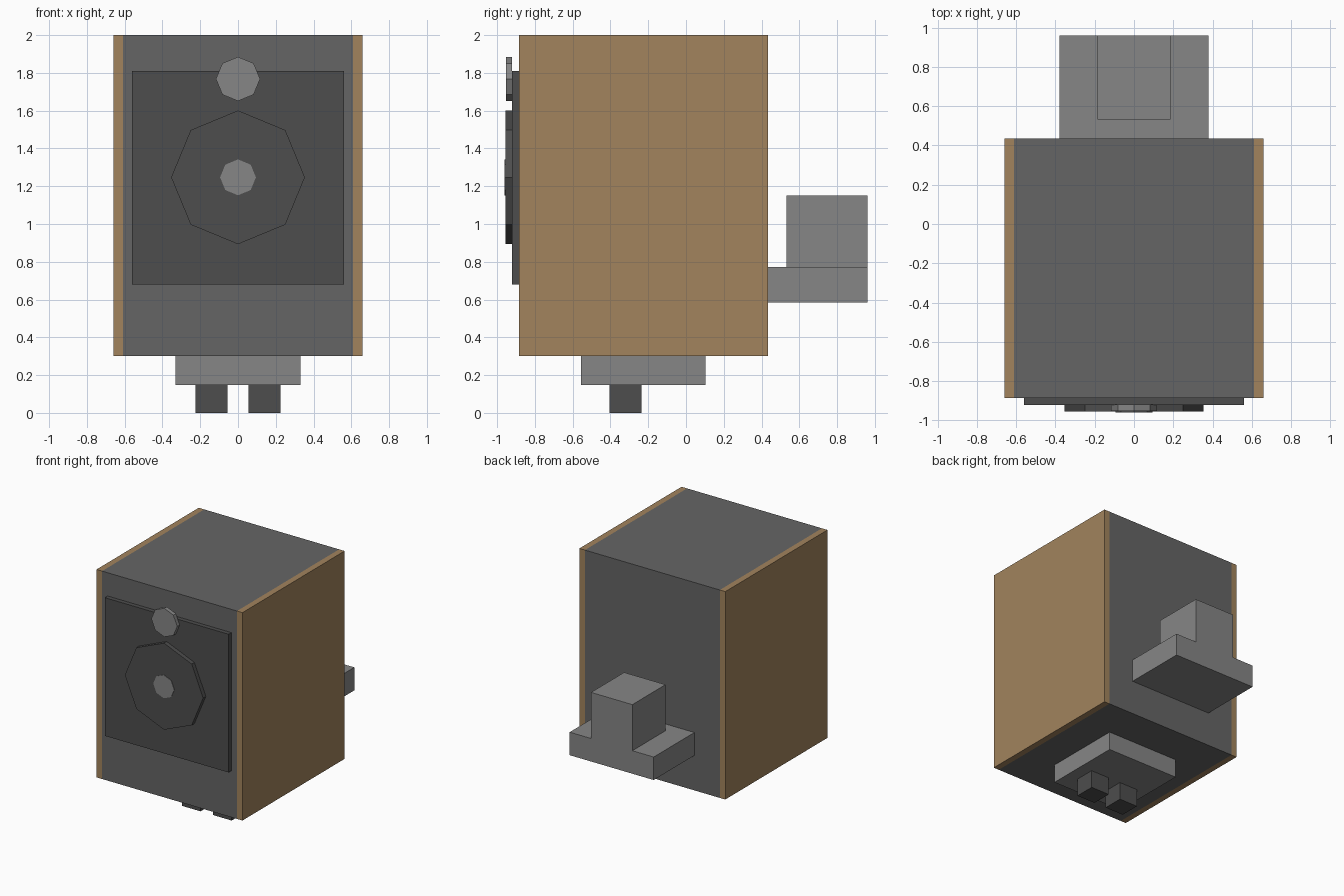
import bpy
import bmesh
from math import pi
from mathutils import Matrix, Vector

if "Cube" in bpy.data.objects:
    bpy.data.objects.remove(bpy.data.objects["Cube"])


def material(name, color):
    m = bpy.data.materials.new(name)
    m.diffuse_color = (*color, 1)
    m.use_nodes = True
    m.node_tree.nodes["Principled BSDF"].inputs["Base Color"].default_value = m.diffuse_color
    return m


WOOD = material("wood", (0.36, 0.23, 0.11))
GREY = material("grey", (0.13, 0.13, 0.13))
DARK = material("dark_grey", (0.075, 0.075, 0.075))
LIGHT = material("light_grey", (0.24, 0.24, 0.24))


def finish(name, bm, mat):
    mesh = bpy.data.meshes.new(name)
    bm.to_mesh(mesh)
    bm.free()
    mesh.materials.append(mat)
    obj = bpy.data.objects.new(name, mesh)
    bpy.context.collection.objects.link(obj)
    return obj


def box(name, x, y, z, mat):
    """Box spanning the (min, max) pairs on each axis."""
    lo, hi = Vector((x[0], y[0], z[0])), Vector((x[1], y[1], z[1]))
    bm = bmesh.new()
    bmesh.ops.create_cube(bm, size=1, matrix=Matrix.Translation((lo + hi) / 2)
                          @ Matrix.Diagonal((*(hi - lo), 1)))
    return finish(name, bm, mat)


def disc(name, z, radius, y, mat):
    """Octagonal disc facing the front, with a corner at the top."""
    bm = bmesh.new()
    bmesh.ops.create_cone(bm, cap_ends=True, segments=8, radius1=radius, radius2=radius,
                          depth=y[1] - y[0],
                          matrix=Matrix.Translation((0, sum(y) / 2, z)) @ Matrix.Rotation(pi / 2, 4, 'X'))
    return finish(name, bm, mat)


# Cabinet with wooden side panels
FRONT, BACK = -0.885, 0.435
box("cabinet", (-0.61, 0.61), (FRONT, BACK), (0.3, 2), GREY)
for side, x in (("left", (-0.66, -0.61)), ("right", (0.61, 0.66))):
    box(side + "_side_panel", x, (FRONT, BACK), (0.3, 2), WOOD)

# Front plate with octagonal discs
box("front_plate", (-0.56, 0.56), (-0.921, FRONT), (0.68, 1.81), DARK)
disc("large_disc", 1.247, 0.354, (-0.956, -0.921), DARK)
disc("hub", 1.247, 0.095, (-0.96, -0.925), LIGHT)
disc("top_knob", 1.768, 0.117, (-0.953, -0.92), LIGHT)

# Base block and two feet
box("base_block", (-0.33, 0.33), (-0.555, 0.103), (0.147, 0.3), LIGHT)
for side, x in (("left", (-0.226, -0.056)), ("right", (0.056, 0.226))):
    box(side + "_foot", x, (-0.404, -0.235), (0, 0.147), DARK)

# Rear shelf and upright block
box("rear_shelf", (-0.38, 0.38), (BACK, 0.96), (0.585, 0.773), LIGHT)
box("rear_upright", (-0.187, 0.187), (0.532, 0.96), (0.773, 1.15), LIGHT)
